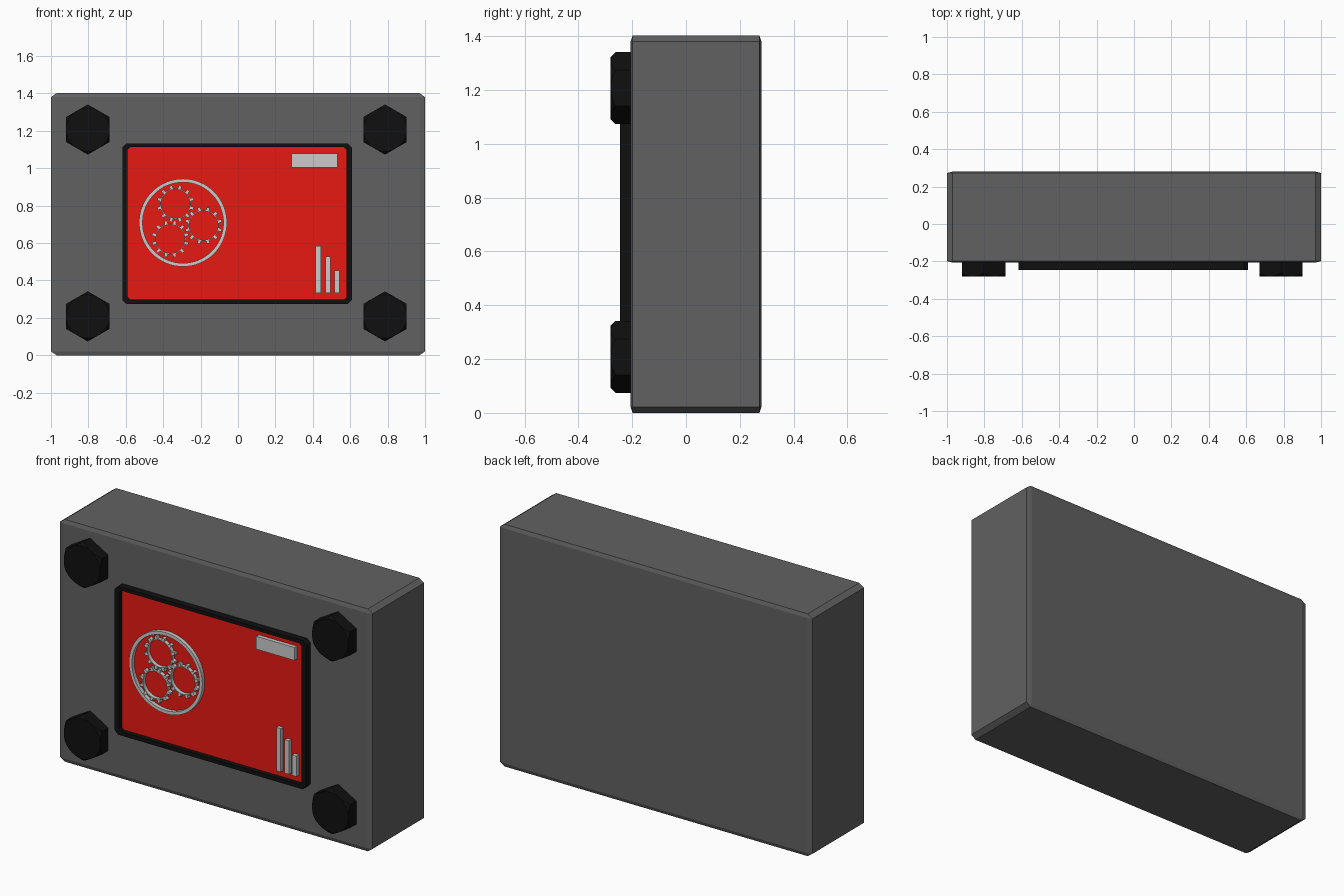
import bpy, bmesh
from math import sin, cos, pi

if "Cube" in bpy.data.objects:
    bpy.data.objects.remove(bpy.data.objects["Cube"])

def mat(name, rgb):
    m = bpy.data.materials.new(name)
    m.diffuse_color = (*rgb, 1)
    m.use_nodes = True
    m.node_tree.nodes["Principled BSDF"].inputs["Base Color"].default_value = m.diffuse_color
    return m

DARK = mat("dark_grey", (0.12, 0.12, 0.12))
BLACK = mat("black", (0.005, 0.005, 0.005))
RED = mat("red", (0.8, 0.01, 0.006))
LIGHT = mat("light_grey", (0.6, 0.6, 0.6))

def finish(name, bm, material):
    bmesh.ops.remove_doubles(bm, verts=bm.verts, dist=1e-5)
    bmesh.ops.recalc_face_normals(bm, faces=bm.faces)
    me = bpy.data.meshes.new(name)
    bm.to_mesh(me)
    bm.free()
    me.materials.append(material)
    ob = bpy.data.objects.new(name, me)
    bpy.context.collection.objects.link(ob)
    return ob

def bridge(bm, a, b):
    n = len(a)
    for i in range(n):
        j = (i + 1) % n
        bm.faces.new((a[i], a[j], b[j], b[i]))

def loop(bm, pts, y):
    return [bm.verts.new((x, y, z)) for x, z in pts]

def band(name, outer, inner, y0, y1, material):
    """Flat ring between two outlines with equal point counts."""
    bm = bmesh.new()
    rings = [loop(bm, outer, y0), loop(bm, outer, y1), loop(bm, inner, y1), loop(bm, inner, y0)]
    for k in range(4):
        bridge(bm, rings[k], rings[(k + 1) % 4])
    return finish(name, bm, material)

def plate(name, pts, y0, y1, material):
    bm = bmesh.new()
    a, b = loop(bm, pts, y0), loop(bm, pts, y1)
    bridge(bm, a, b)
    bm.faces.new(a)
    bm.faces.new(b)
    return finish(name, bm, material)

def rect(x0, x1, z0, z1, c=0):
    """Rectangle outline, optionally with cut corners."""
    if not c:
        return [(x0, z0), (x1, z0), (x1, z1), (x0, z1)]
    return [(x0 + c, z0), (x1 - c, z0), (x1, z0 + c), (x1, z1 - c),
            (x1 - c, z1), (x0 + c, z1), (x0, z1 - c), (x0, z0 + c)]

def circle(cx, cz, r, angles):
    return [(cx + r * cos(t), cz + r * sin(t)) for t in angles]

# Main block: bevelled cube, then squashed to size
bm = bmesh.new()
bmesh.ops.create_cube(bm, size=2)
bmesh.ops.bevel(bm, geom=bm.edges[:], offset=0.03, segments=1, affect='EDGES', profile=0.5)
bmesh.ops.scale(bm, vec=(1, 0.243, 0.701), verts=bm.verts)
bmesh.ops.translate(bm, vec=(0, 0.037, 0.701), verts=bm.verts)
finish("body", bm, DARK)

# Screen frame and recessed red panel
inner = rect(-0.59, 0.58, 0.297, 1.113, 0.014)
band("screen_frame", rect(-0.618, 0.609, 0.274, 1.133, 0.022), inner, -0.2, -0.246, BLACK)
plate("screen_panel", inner, -0.2, -0.22, RED)

# Raised label block and level bars
Y0, Y1 = -0.215, -0.242
plate("label_block", rect(0.286, 0.532, 1.003, 1.078), Y0, Y1, LIGHT)
for i, (x, top) in enumerate(((0.415, 0.585), (0.467, 0.528), (0.516, 0.453))):
    plate(f"level_bar_{i + 1}", rect(x, x + 0.028, 0.334, top), Y0, Y1, LIGHT)

# Emblem ring with three toothed gears
full = [2 * pi * i / 64 for i in range(64)]
band("emblem_ring", circle(-0.294, 0.709, 0.235, full),
     circle(-0.294, 0.709, 0.216, full), Y0, Y1, LIGHT)
TEETH = 12
for i, (cx, cz) in enumerate(((-0.334, 0.81), (-0.362, 0.622), (-0.184, 0.694))):
    outer, hole = [], []
    for k in range(TEETH):
        for f, r in ((-0.20, 0.083), (-0.14, 0.1), (0.14, 0.1), (0.20, 0.083), (0.5, 0.083)):
            t = 2 * pi * (k + 0.5 + f) / TEETH
            outer += circle(cx, cz, r, [t])
            hole += circle(cx, cz, 0.077, [t])
    band(f"gear_{i + 1}", outer, hole, Y0, Y1, LIGHT)

# Hex bolt heads: flat sides cut by a cone so only the corners are chamfered
A, FRONT, N = 0.116, -0.28, 48
for i, (cx, cz) in enumerate(((-0.803, 1.207), (0.786, 1.207), (-0.803, 0.208), (0.786, 0.208))):
    bm = bmesh.new()
    back, mid, face = [], [], []
    for k in range(N):
        t = 2 * pi * k / N
        r = A / cos((t + pi / 6) % (pi / 3) - pi / 6)
        x, z = cos(t), sin(t)
        back.append(bm.verts.new((cx + r * x, -0.2, cz + r * z)))
        mid.append(bm.verts.new((cx + r * x, FRONT + r - A, cz + r * z)))
        face.append(bm.verts.new((cx + A * x, FRONT, cz + A * z)))
    bridge(bm, back, mid)
    bridge(bm, mid, face)
    bm.faces.new(back)
    bm.faces.new(face)
    finish(f"bolt_head_{i + 1}", bm, BLACK)
